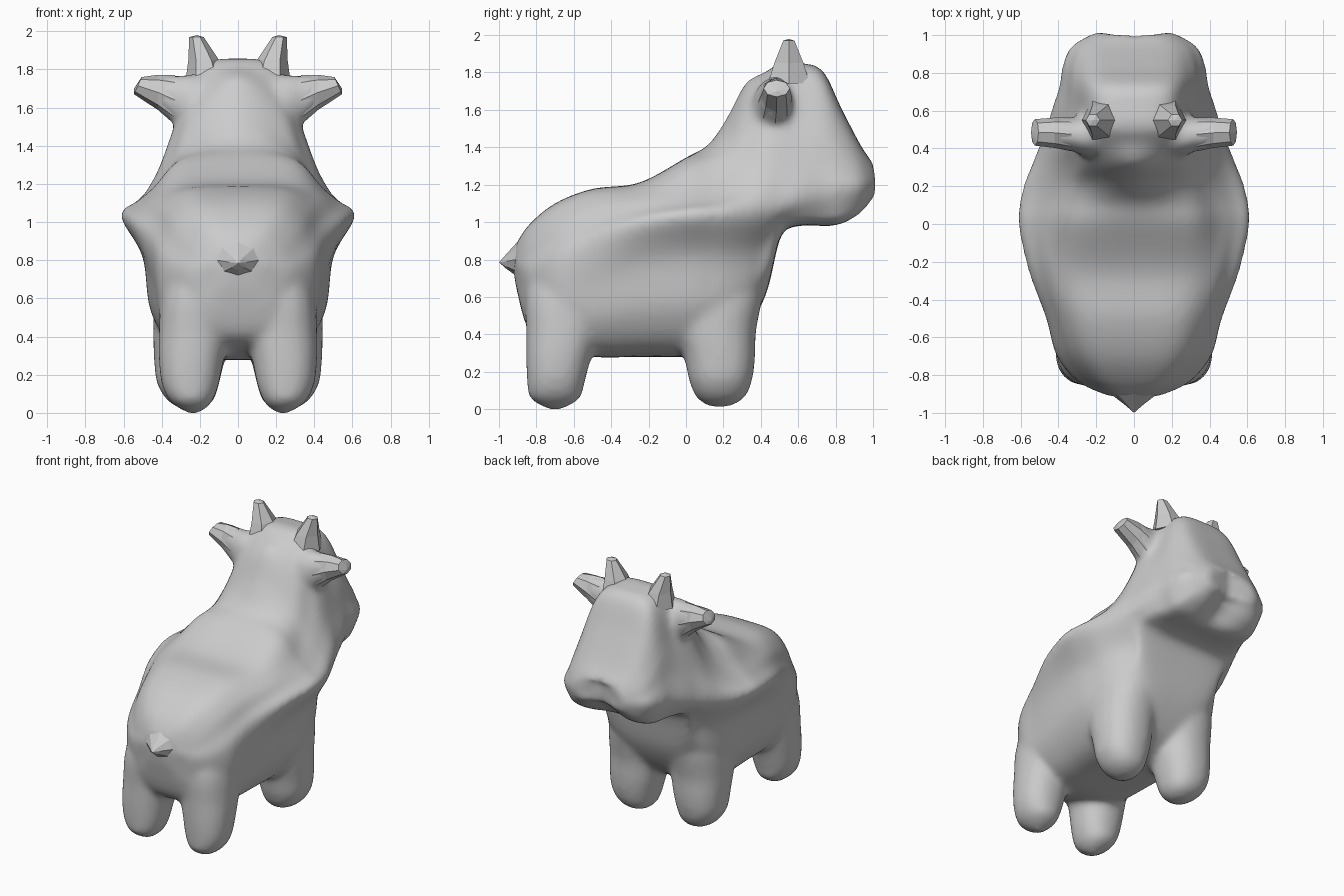
import bpy, bmesh, math
from mathutils import Vector

if "Cube" in bpy.data.objects:
    bpy.data.objects.remove(bpy.data.objects["Cube"])


def spline(pts, n, closed=False):
    """Catmull-Rom resampling of a list of vectors."""
    c, out = len(pts), []
    for i in range(c if closed else c - 1):
        g = lambda k: pts[k % c] if closed else pts[max(0, min(c - 1, k))]
        a, b, d, e = g(i - 1), g(i), g(i + 1), g(i + 2)
        for s in range(n):
            t = s / n
            out.append(0.5 * (2 * b + (d - a) * t + (2 * a - 5 * b + 4 * d - e) * t * t
                              + (3 * b - a - 3 * d + e) * t ** 3))
    if not closed:
        out.append(pts[-1])
    return out


def loft(bm, rings, start=None, end=None):
    """Skin closed rings and fan both ends to a point."""
    vs = [[bm.verts.new(p) for p in r] for r in rings]
    n = len(vs[0])
    for a, b in zip(vs, vs[1:]):
        for i in range(n):
            bm.faces.new((a[i], a[(i + 1) % n], b[(i + 1) % n], b[i]))
    for ring, tip in ((vs[0], start), (vs[-1], end)):
        mid = sum((v.co for v in ring), Vector()) / n
        c = bm.verts.new(tip or mid)
        for i in range(n):
            bm.faces.new((ring[i], ring[(i + 1) % n], c))


def circle(n):
    return [(math.cos(i * math.tau / n), math.sin(i * math.tau / n)) for i in range(n)]


def make(name, bm):
    bmesh.ops.recalc_face_normals(bm, faces=bm.faces)
    me = bpy.data.meshes.new(name)
    bm.to_mesh(me)
    bm.free()
    ob = bpy.data.objects.new(name, me)
    bpy.context.collection.objects.link(ob)
    return ob


# Trunk and head slices along y: y, bottom z, lower side x z, ridge x z, shoulder x z, top z
SLICES = [
    (-0.91, .66, .10, .71, .14, .78, .10, .84, .88),
    (-0.84, .42, .26, .58, .29, .74, .22, .89, .985),
    (-0.70, .33, .40, .62, .405, .80, .31, 1.0, 1.10),
    (-0.50, .28, .44, .68, .465, .90, .37, 1.08, 1.178),
    (-0.25, .28, .48, .78, .56, .99, .43, 1.13, 1.21),
    (0.00, .28, .50, .82, .615, 1.03, .45, 1.17, 1.345),
    (0.12, .29, .49, .82, .605, 1.035, .42, 1.20, 1.415),
    (0.22, .33, .47, .82, .58, 1.04, .38, 1.26, 1.56),
    (0.32, .42, .43, .84, .54, 1.05, .345, 1.37, 1.745),
    (0.43, .62, .37, .88, .495, 1.07, .32, 1.53, 1.805),
    (0.51, .93, .41, 1.01, .465, 1.10, .315, 1.55, 1.855),
    (0.61, .98, .385, 1.03, .435, 1.14, .31, 1.52, 1.85),
    (0.73, .98, .345, 1.03, .395, 1.16, .31, 1.50, 1.81),
    (0.83, .985, .335, 1.04, .38, 1.18, .305, 1.41, 1.61),
    (0.94, 1.045, .28, 1.09, .335, 1.19, .27, 1.31, 1.40),
    (1.02, 1.14, .17, 1.15, .20, 1.20, .17, 1.26, 1.29),
]
columns = []
for y, zb, xl, zl, xr, zr, xu, zu, zt in SLICES:
    nape = math.exp(-((y - 0.25) / 0.15) ** 2)  # ridged back of the neck
    k = 0.14 + 0.34 * nape
    half = [(0.6 * xl, zb + 0.07 * (zl - zb)), (0.91 * xl, zb + 0.45 * (zl - zb)), (xl, zl), (xr, zr),
            (0.5 * (xr + xu), 0.5 * (zr + zu)), (xu, zu), (0.66 * xu, zt - k * (zt - zu))]
    ring = [(0, zb)] + half + [(0, zt)] + [(-x, z) for x, z in reversed(half)]
    columns.append([Vector((x, y, z)) for x, z in ring])
lines = [spline(list(c), 5) for c in zip(*columns)]
rings = [spline(list(r), 5, True) for r in zip(*lines)]
for p in (p for r in rings for p in r if p.y > 0.78):  # cleft between the two muzzle lobes
    w = math.exp(-(p.x / 0.11) ** 2) * min(1, (p.y - 0.78) / 0.12)
    if p.z < 1.3:
        p.y -= 0.045 * w
    if p.z < 1.12:
        p.z += 0.05 * w
bm = bmesh.new()
loft(bm, rings, Vector((0, -0.93, .79)), Vector((0, 0.975, 1.21)))

# Legs: z, centre x, radius x, centre y, radius y
REAR = [(.01, .235, .05, -.70, .06), (.06, .245, .11, -.70, .135), (.15, .25, .15, -.695, .155),
        (.28, .245, .17, -.68, .175), (.42, .23, .185, -.655, .20), (.6, .22, .185, -.63, .23),
        (.8, .19, .17, -.58, .25)]
FRONT = [(.025, .24, .07, .18, .08), (.07, .25, .125, .185, .135), (.16, .262, .165, .185, .17),
         (.28, .255, .185, .18, .19), (.42, .245, .20, .16, .215), (.6, .23, .21, .16, .25),
         (.8, .20, .20, .16, .27)]
# Ears: sideways cones; x, y, z, radius y, radius z
EAR = [(.16, .46, 1.56, .12, .20), (.26, .465, 1.60, .11, .175), (.33, .475, 1.64, .09, .13),
       (.42, .483, 1.68, .08, .092), (.525, .485, 1.715, .07, .045)]
# Horns: short upright stubs; z, x, y, radius x, radius y
HORN = [(1.74, .165, .55, .11, .13), (1.85, .18, .55, .08, .09), (1.97, .218, .55, .038, .035)]

SIDES = ((-1, "left"), (1, "right"))
for side, tag in SIDES:
    for table in (REAR, FRONT):
        rs = []
        for z, cx, rx, cy, ry in table:
            sq = [(abs(c) ** 2.3 + abs(s) ** 2.3) ** (-1 / 2.3) for c, s in circle(24)]
            rs.append([Vector((side * (cx + rx * c * q), cy + ry * s * q, z))
                       for (c, s), q in zip(circle(24), sq)])
        rs = [r for r in zip(*[spline(list(l), 3) for l in zip(*rs)])]
        loft(bm, rs, Vector((side * table[0][1], table[0][3], table[0][0] - .02)))
    # ear roots flow out of the head
    loft(bm, [[Vector((side * x, y + ry * c, z + rz * s)) for c, s in circle(16)]
              for x, y, z, ry, rz in EAR[:4]])

# Trunk, head, ear roots and legs fused into one skin
body = make("body", bm)
rm = body.modifiers.new("fuse", 'REMESH')
rm.mode, rm.voxel_size, rm.use_smooth_shade = 'VOXEL', 0.02, True
sm = body.modifiers.new("blend", 'SMOOTH')
sm.factor, sm.iterations = 0.5, 12

for side, tag in SIDES:
    # Ear tips
    bm = bmesh.new()
    loft(bm, [[Vector((side * (x - (.02 * s if x > .5 else 0)), y + ry * c, z + rz * s))
               for c, s in circle(8)] for x, y, z, ry, rz in EAR[2:]],
         None, Vector((side * .545, .485, 1.70)))
    make("ear_" + tag, bm)
    # Horns
    bm = bmesh.new()
    loft(bm, [[Vector((side * (x + rx * c), y + ry * s, z)) for c, s in circle(6)]
              for z, x, y, rx, ry in HORN], None, Vector((side * .215, .55, 1.98)))
    make("horn_" + tag, bm)

# Tail: small pointed stub
bm = bmesh.new()
loft(bm, [[Vector((w * c, y, z + h * s)) for c, s in circle(8)]
          for y, z, w, h in ((-.84, .80, .22, .16), (-.91, .80, .11, .085), (-.96, .79, .045, .04))],
     None, Vector((0, -1.0, .785)))
make("tail", bm)
